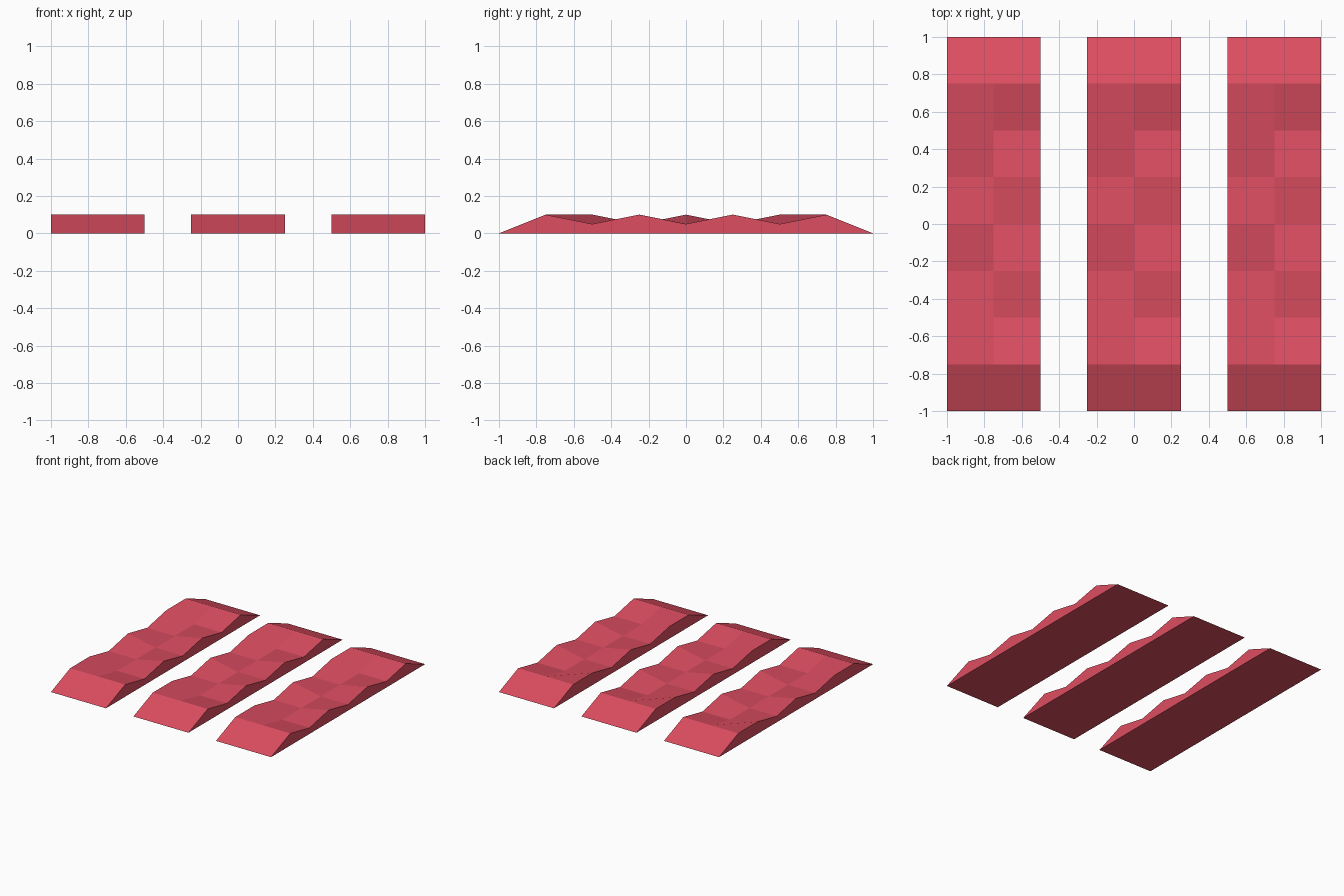
import bpy
import bmesh

if "Cube" in bpy.data.objects:
    bpy.data.objects.remove(bpy.data.objects["Cube"])

red = bpy.data.materials.new("red")
red.diffuse_color = (0.72, 0.075, 0.12, 1)
red.use_nodes = True
red.node_tree.nodes["Principled BSDF"].inputs["Base Color"].default_value = red.diffuse_color

HIGH, LOW = 0.1, 0.05
STEP = 0.25
# ridge heights along y: left and right edges alternate, the middle is a valley
left = [0, HIGH, HIGH, LOW, HIGH, LOW, HIGH, HIGH, 0]
middle = [0, HIGH, LOW, LOW, LOW, LOW, LOW, HIGH, 0]
right = [0, HIGH, LOW, HIGH, LOW, HIGH, LOW, HIGH, 0]


def rippled_strip(name, x_centre):
    bm = bmesh.new()
    cols = []
    for k, heights in enumerate((left, middle, right)):
        x = x_centre + (k - 1) * STEP
        cols.append([bm.verts.new((x, -1 + i * STEP, z)) for i, z in enumerate(heights)])
    # bumpy top surface
    for a, b in zip(cols, cols[1:]):
        for i in range(len(a) - 1):
            bm.faces.new((a[i], b[i], b[i + 1], a[i + 1]))
    # side walls and flat underside
    bm.faces.new(cols[0])
    bm.faces.new(cols[2][::-1])
    bm.faces.new([c[0] for c in cols] + [c[-1] for c in reversed(cols)])
    bmesh.ops.recalc_face_normals(bm, faces=bm.faces[:])
    mesh = bpy.data.meshes.new(name)
    bm.to_mesh(mesh)
    bm.free()
    mesh.materials.append(red)
    bpy.context.collection.objects.link(bpy.data.objects.new(name, mesh))


for name, x in (("left_strip", -0.75), ("middle_strip", 0), ("right_strip", 0.75)):
    rippled_strip(name, x)
